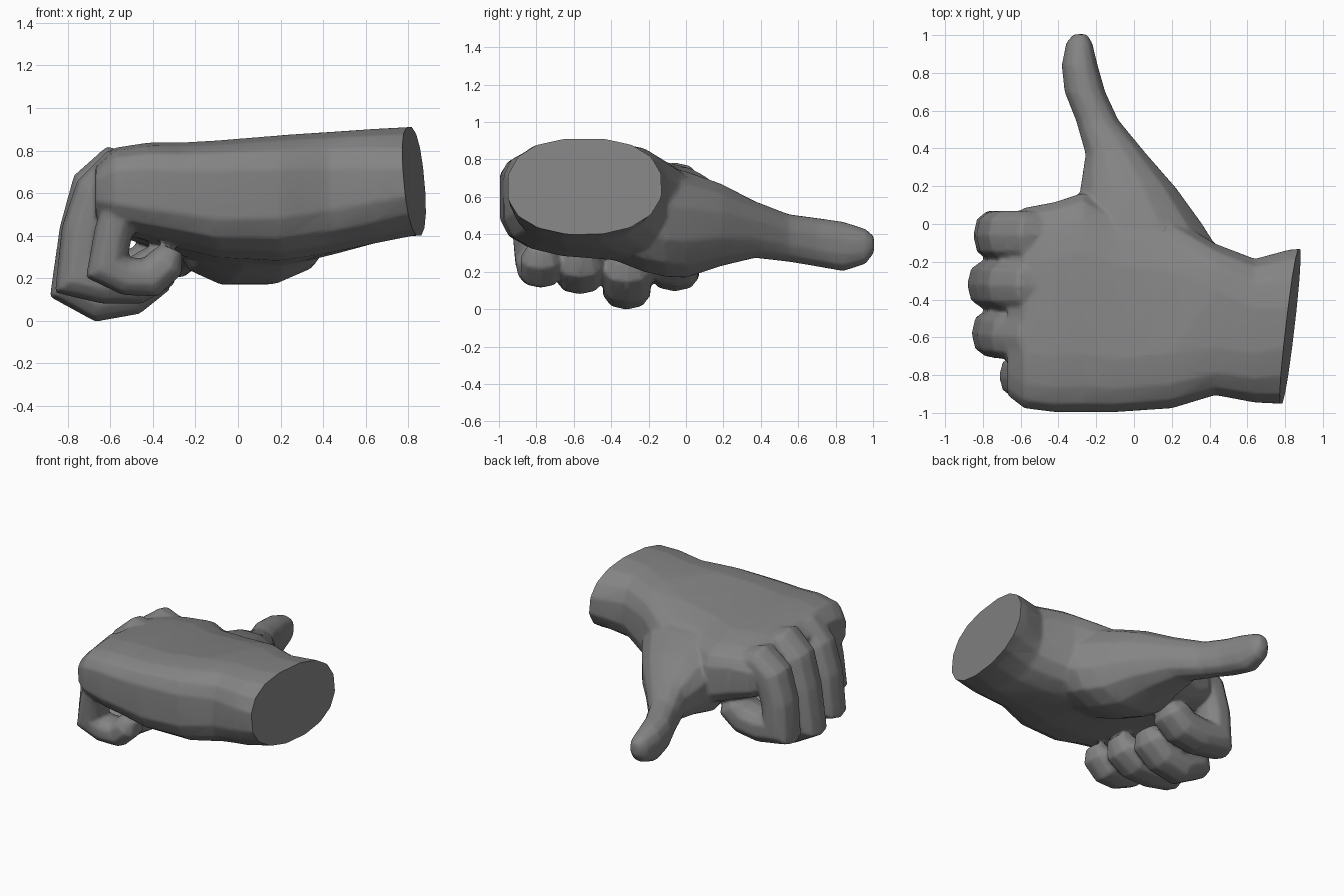
import bpy, bmesh, math
from mathutils import Vector

if "Cube" in bpy.data.objects:
    bpy.data.objects.remove(bpy.data.objects["Cube"])


def loft(name, rings):
    """Skin a list of equal-length point rings and cap both ends."""
    bm = bmesh.new()
    vs = [[bm.verts.new(p) for p in r] for r in rings]
    n = len(rings[0])
    for a, b in zip(vs, vs[1:]):
        for i in range(n):
            j = (i + 1) % n
            bm.faces.new((a[i], a[j], b[j], b[i]))
    bm.faces.new(vs[0])
    bm.faces.new(vs[-1])
    bmesh.ops.recalc_face_normals(bm, faces=bm.faces)
    me = bpy.data.meshes.new(name)
    bm.to_mesh(me)
    bm.free()
    ob = bpy.data.objects.new(name, me)
    bpy.context.collection.objects.link(ob)
    return ob


def oval(n, power, top=None):
    """Unit superellipse outline; the upper half may have its own squareness."""
    out = []
    for i in range(n):
        a = 2 * math.pi * (i + 0.5) / n
        c, s = math.cos(a), math.sin(a)
        p = top if top and s > 0 else power
        out.append((math.copysign(abs(c) ** p, c), math.copysign(abs(s) ** p, s)))
    return out


def finger(name, y0, y1, width, thick, path):
    """Curled finger along an x-z path, drifting from y0 to y1."""
    pts = [Vector(p) for p in path]
    n = len(pts)
    rings = []
    for i, p in enumerate(pts):
        d0 = (p - pts[i - 1]).normalized() if i else (pts[1] - p).normalized()
        d1 = (pts[i + 1] - p).normalized() if i < n - 1 else d0
        t = (d0 + d1).normalized()
        stretch = min(1.3, 1 / max(0.3, t.dot(d0)))
        nrm = Vector((-t.y, t.x))
        k = 0.6 if i in (0, n - 1) else 1.0
        y = y0 + (y1 - y0) * min(1, i / (n - 3))
        rings.append([(p.x + nrm.x * s * thick * stretch * k, y + c * width * k,
                       p.y + nrm.y * s * thick * stretch * k) for c, s in oval(10, 0.85)])
    return loft(name, rings)


# Palm and wrist: x, y min, y max, z top, z bottom, bottom tilt, squareness
sections = [
    (1.05, -0.97, -0.11, 0.92, 0.40, 0.00, 0.9),
    (0.82, -0.96, -0.13, 0.915, 0.395, 0.00, 0.9),
    (0.64, -0.95, -0.18, 0.905, 0.36, 0.00, 0.8),
    (0.43, -0.91, -0.10, 0.89, 0.31, 0.02, 0.68),
    (0.20, -0.98, 0.04, 0.875, 0.265, 0.04, 0.6),
    (-0.10, -1.00, 0.07, 0.85, 0.28, 0.04, 0.55),
    (-0.27, -1.00, 0.17, 0.84, 0.32, 0.04, 0.55),
    (-0.42, -1.00, 0.12, 0.84, 0.36, 0.03, 0.55),
    (-0.58, -0.98, 0.09, 0.815, 0.41, 0.02, 0.57),
    (-0.67, -0.91, 0.03, 0.73, 0.48, 0.00, 0.6)]
rings = []
for x, y0, y1, zt, zb, tilt, pw in sections:
    ring = []
    for c, s in oval(16, pw, pw - (0.08 if x < 0.7 else 0.06)):
        y = (y0 + y1) / 2 + c * (y1 - y0) / 2
        z = (zt + zb) / 2 + s * (zt - zb) / 2
        z -= tilt * c * (1 - s) / 2
        z -= 0.09 * max(0, c) * (s + 1) / 2 * (x < 0.3)
        ring.append((x, y, z))
    rings.append(ring)
hand = loft("thumbs_up_hand", rings)

# Thumb: y, x min, x max, z bottom, z top
thumb_sections = [
    (-0.45, -0.15, 0.40, 0.28, 0.78),
    (-0.22, -0.28, 0.46, 0.19, 0.78),
    (-0.11, -0.31, 0.44, 0.165, 0.765),
    (0.00, -0.32, 0.37, 0.16, 0.745),
    (0.19, -0.29, 0.23, 0.225, 0.675),
    (0.37, -0.26, 0.07, 0.27, 0.58),
    (0.55, -0.31, -0.08, 0.25, 0.51),
    (0.70, -0.37, -0.15, 0.225, 0.49),
    (0.84, -0.385, -0.19, 0.20, 0.47),
    (0.96, -0.36, -0.22, 0.24, 0.43),
    (1.005, -0.32, -0.25, 0.30, 0.39)]
thumb = loft("thumb", [[((a + b) / 2 + c * (b - a) / 2, y, (d + e) / 2 + s * (e - d) / 2)
                        for c, s in oval(12, 0.88)]
                       for y, a, b, d, e in thumb_sections])

# Four curled fingers
fingers = [
    finger("index_finger", -0.06, -0.06, 0.135, 0.115,
           [(-0.25, 0.60), (-0.57, 0.665), (-0.67, 0.59), (-0.72, 0.42), (-0.735, 0.23),
            (-0.60, 0.21), (-0.46, 0.23), (-0.37, 0.30), (-0.34, 0.36)]),
    finger("middle_finger", -0.33, -0.315, 0.132, 0.115,
           [(-0.25, 0.66), (-0.58, 0.70), (-0.67, 0.62), (-0.725, 0.42), (-0.76, 0.175),
            (-0.65, 0.115), (-0.51, 0.14), (-0.41, 0.22), (-0.37, 0.29)]),
    finger("ring_finger", -0.605, -0.565, 0.128, 0.110,
           [(-0.25, 0.67), (-0.57, 0.69), (-0.66, 0.60), (-0.72, 0.42), (-0.745, 0.215),
            (-0.63, 0.19), (-0.48, 0.19), (-0.38, 0.25), (-0.33, 0.33)]),
    finger("little_finger", -0.865, -0.775, 0.112, 0.09,
           [(-0.25, 0.60), (-0.48, 0.64), (-0.54, 0.57), (-0.585, 0.42), (-0.615, 0.255),
            (-0.52, 0.21), (-0.41, 0.205), (-0.34, 0.27), (-0.31, 0.34)])]

# Fuse everything into one skin and soften the joints
bpy.ops.object.select_all(action='DESELECT')
for o in [hand, thumb] + fingers:
    o.select_set(True)
bpy.context.view_layer.objects.active = hand
bpy.ops.object.join()
m = hand.modifiers.new("fuse", 'REMESH')
m.mode = 'VOXEL'
m.voxel_size = 0.012
m = hand.modifiers.new("soften", 'SMOOTH')
m.iterations = 6
m.factor = 0.5
m = hand.modifiers.new("simplify", 'DECIMATE')
m.ratio = 0.1
for m in list(hand.modifiers):
    bpy.ops.object.modifier_apply(modifier=m.name)

# Slanted flat cut at the wrist
bm = bmesh.new()
bm.from_mesh(hand.data)
cut = bmesh.ops.bisect_plane(bm, geom=bm.verts[:] + bm.edges[:] + bm.faces[:],
                             plane_co=(0.828, -0.54, 0.65),
                             plane_no=Vector((1, -0.117, 0.09)).normalized(), clear_outer=True)
edges = [e for e in cut["geom_cut"] if isinstance(e, bmesh.types.BMEdge)]
bmesh.ops.edgeloop_fill(bm, edges=edges)
bmesh.ops.recalc_face_normals(bm, faces=bm.faces)
bm.to_mesh(hand.data)
bm.free()
bpy.ops.object.shade_smooth_by_angle(angle=math.radians(55))

# Dark grey finish
mat = bpy.data.materials.new("dark_grey")
mat.diffuse_color = (0.23, 0.23, 0.23, 1)
mat.use_nodes = True
mat.node_tree.nodes["Principled BSDF"].inputs["Base Color"].default_value = mat.diffuse_color
hand.data.materials.clear()
hand.data.materials.append(mat)
